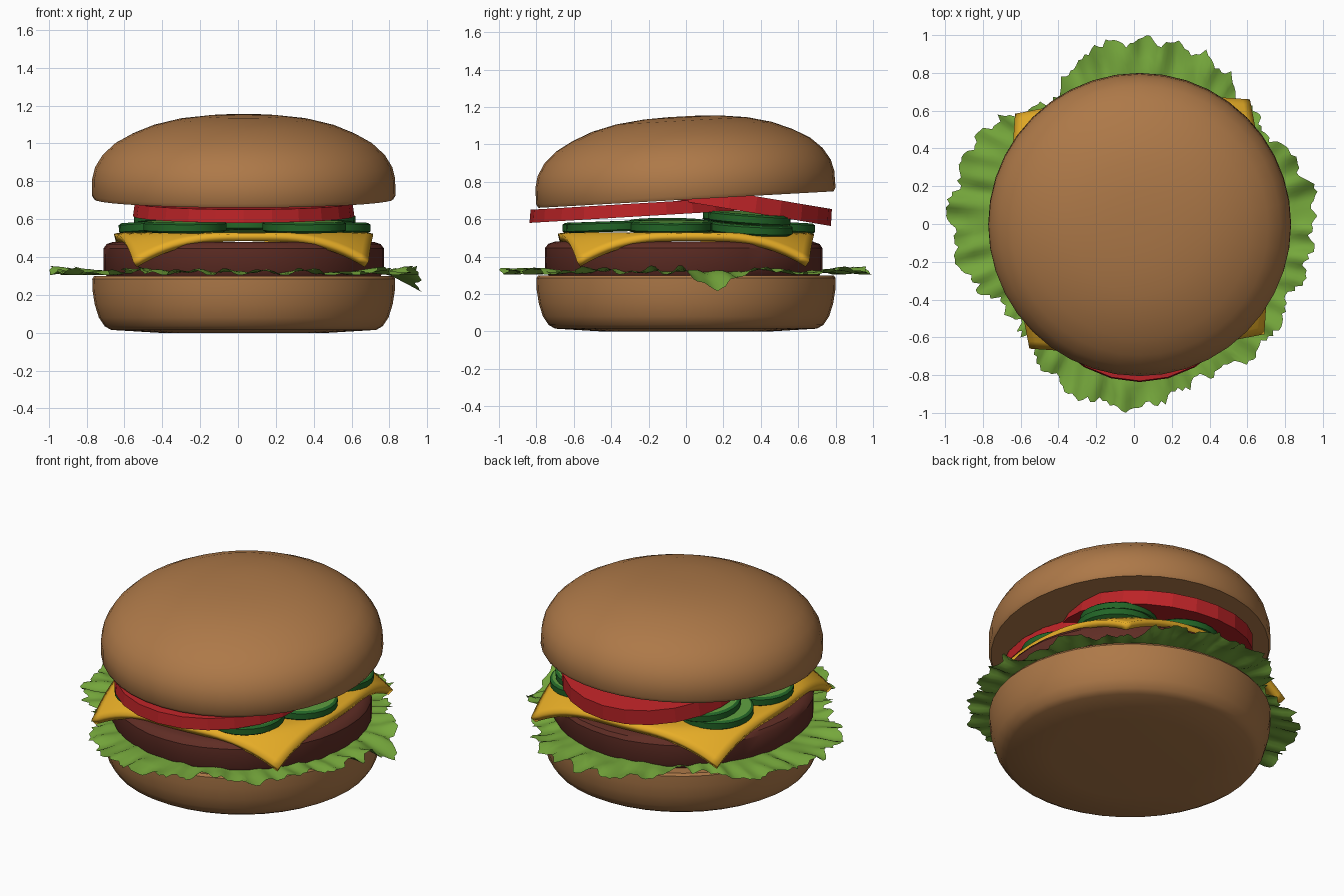
import bpy, bmesh, math, random
from mathutils import Vector, noise

random.seed(4)
cube = bpy.data.objects.get("Cube")
if cube:
    bpy.data.objects.remove(cube, do_unlink=True)


def material(name, rgb):
    m = bpy.data.materials.new(name)
    m.use_nodes = True
    m.diffuse_color = (*rgb, 1)
    m.node_tree.nodes["Principled BSDF"].inputs["Base Color"].default_value = (*rgb, 1)
    return m


bun = material("toasted bun", (0.42, 0.19, 0.065))
meat = material("grilled meat", (0.115, 0.026, 0.018))
leaf = material("leaf green", (0.18, 0.39, 0.045))
yellow = material("cheese yellow", (0.8, 0.42, 0.02))
red = material("tomato red", (0.5, 0.017, 0.02))
skin = material("pickle skin", (0.016, 0.13, 0.02))
flesh = material("pickle flesh", (0.11, 0.34, 0.05))


def finish(name, bm, mats, angle=40, location=(0, 0, 0), rotation=(0, 0, 0)):
    """Turn a bmesh into a named, smooth shaded object."""
    mesh = bpy.data.meshes.new(name)
    bm.to_mesh(mesh)
    bm.free()
    for m in mats:
        mesh.materials.append(m)
    ob = bpy.data.objects.new(name, mesh)
    bpy.context.collection.objects.link(ob)
    ob.location = location
    ob.rotation_euler = [math.radians(r) for r in rotation]
    bpy.ops.object.select_all(action="DESELECT")
    bpy.context.view_layer.objects.active = ob
    ob.select_set(True)
    bpy.ops.object.shade_smooth_by_angle(angle=math.radians(angle))
    return ob


def lathe(profile, sides):
    """Stack rings of (radius, height) and cap both ends."""
    bm = bmesh.new()
    rings = []
    for r, z in profile:
        turn = [2 * math.pi * i / sides for i in range(sides)]
        rings.append([bm.verts.new((r * math.sin(a), -r * math.cos(a), z)) for a in turn])
    for low, high in zip(rings, rings[1:]):
        for i in range(sides):
            j = (i + 1) % sides
            bm.faces.new((low[i], low[j], high[j], high[i]))
    bm.faces.new(rings[0][::-1])
    bm.faces.new(rings[-1])
    return bm


# Buns
finish("bottom_bun", lathe([(0.45, 0), (0.7, 0.015), (0.735, 0.035), (0.765, 0.08),
                            (0.787, 0.15), (0.798, 0.22), (0.8, 0.285), (0.79, 0.3)], 40),
       [bun], 35, (0.03, 0, 0))
finish("top_bun", lathe([(0.79, 0), (0.802, 0.02), (0.8, 0.11), (0.785, 0.17), (0.745, 0.235),
                         (0.68, 0.295), (0.59, 0.345), (0.48, 0.39), (0.35, 0.422),
                         (0.2, 0.44), (0.07, 0.445)], 40),
       [bun], 35, (0.03, 0, 0.705), (3.2, 0, 0))

# Patty with a slightly uneven rim
bm = lathe([(0.725, 0.3), (0.742, 0.33), (0.742, 0.445), (0.725, 0.468), (0.69, 0.48)], 40)
for v in bm.verts:
    k = 1 + 0.012 * noise.noise(v.co * 4)
    v.co.x *= k
    v.co.y *= k
finish("patty", bm, [meat], 35, (0.03, -0.01, 0))

# Lettuce: ruffled ring whose reach is set every ten degrees
reach = [0.95, 0.97, 0.92, 0.87, 0.85, 0.87, 0.95, 0.97, 0.98, 0.98, 0.95, 0.92,
         0.79, 0.81, 0.88, 0.95, 0.97, 0.97, 0.97, 0.95, 0.91, 0.82, 0.81, 0.83,
         0.92, 0.95, 0.97, 0.98, 0.94, 0.89, 0.89, 0.93, 0.94, 0.91, 0.93, 0.95]
count, rows = 288, 9
bm = bmesh.new()
spokes = []
for i in range(count):
    a = 2 * math.pi * i / count
    step, f = divmod(36 * i / count, 1)
    edge = reach[int(step)] * (1 - f) + reach[(int(step) + 1) % 36] * f
    edge += 0.02 * math.sin(29 * a + 2 * math.sin(5 * a)) + random.uniform(-0.018, 0.018)
    edge = min(edge, 1.0)
    droop = math.exp(-((math.degrees(a) - 10) / 6.5) ** 2)
    spoke = []
    for j in range(rows):
        t = j / (rows - 1)
        r = 0.55 + (edge - 0.55) * t
        here = Vector((math.cos(a), math.sin(a), 0)) * r
        wave = math.sin(19 * a + 3 * math.sin(4 * a) + 2 * t) + 0.7 * math.sin(43 * a - 3 * t)
        z = 0.322 + 0.017 * t ** 2 * wave + 0.02 * t * noise.noise(here * 9)
        z = max(z, 0.305)
        fall = droop * max(0, (r - 0.8) / 0.18)
        spoke.append(bm.verts.new((here.x, here.y, z - 0.11 * fall)))
    spokes.append(spoke)
for i in range(count):
    s, n = spokes[i], spokes[(i + 1) % count]
    for j in range(rows - 1):
        bm.faces.new((s[j], s[j + 1], n[j + 1], n[j]))
finish("lettuce", bm, [leaf], 60)

# Cheese: square sheet whose corners melt down and inward
bm = bmesh.new()
bmesh.ops.create_grid(bm, x_segments=28, y_segments=28, size=0.69)
for v in bm.verts:
    r = v.co.length
    past = max(0, r - 0.66)
    if past:
        v.co *= (r - 0.3 * past) / r
    v.co.z = 0.53 - 0.155 * (past / 0.316) ** 1.4
cheese = finish("cheese_slice", bm, [yellow], 40, (0.03, 0, 0), (0, 0, 3.5))
solid = cheese.modifiers.new("thickness", "SOLIDIFY")
solid.thickness = 0.04
solid.offset = -1


# Pickles: dark skin with lighter cut faces
def pickle(name, location, tilt):
    bm = lathe([(0.205, -0.028), (0.22, -0.018), (0.22, 0.018), (0.205, 0.028)], 24)
    caps = [f for f in bm.faces if len(f.verts) > 4]
    bmesh.ops.inset_individual(bm, faces=caps, thickness=0.02)
    for f in caps:
        f.material_index = 1
    finish(name, bm, [skin, flesh], 35, location, tilt)


slices = [("front_right", -0.28, -0.44, 0.56, 2, 0), ("front_left", 0.35, -0.42, 0.56, 2, 0),
          ("left", 0.48, -0.08, 0.56, 0, 2), ("back_left", 0.43, 0.35, 0.55, -3, 3),
          ("back_left_upper", 0.4, 0.34, 0.605, -4, 2), ("back", 0.05, 0.47, 0.56, -3, 0),
          ("right", -0.41, -0.1, 0.565, 0, -4), ("back_right", -0.39, 0.27, 0.555, -2, -3),
          ("back_right_upper", -0.33, 0.31, 0.605, -4, -2)]
for name, x, y, z, rx, ry in slices:
    pickle("pickle_" + name, (x, y, z), (rx, ry, 0))

# Tomato slices leaning on each other
finish("tomato_front", lathe([(0.585, -0.035), (0.575, 0.035)], 24), [red], 10,
       (0.03, -0.255, 0.65), (3.4, 0, 0))
finish("tomato_back", lathe([(0.555, -0.045), (0.545, 0.045)], 24), [red], 10,
       (0.03, 0.235, 0.7), (-9.5, 0, 0))
